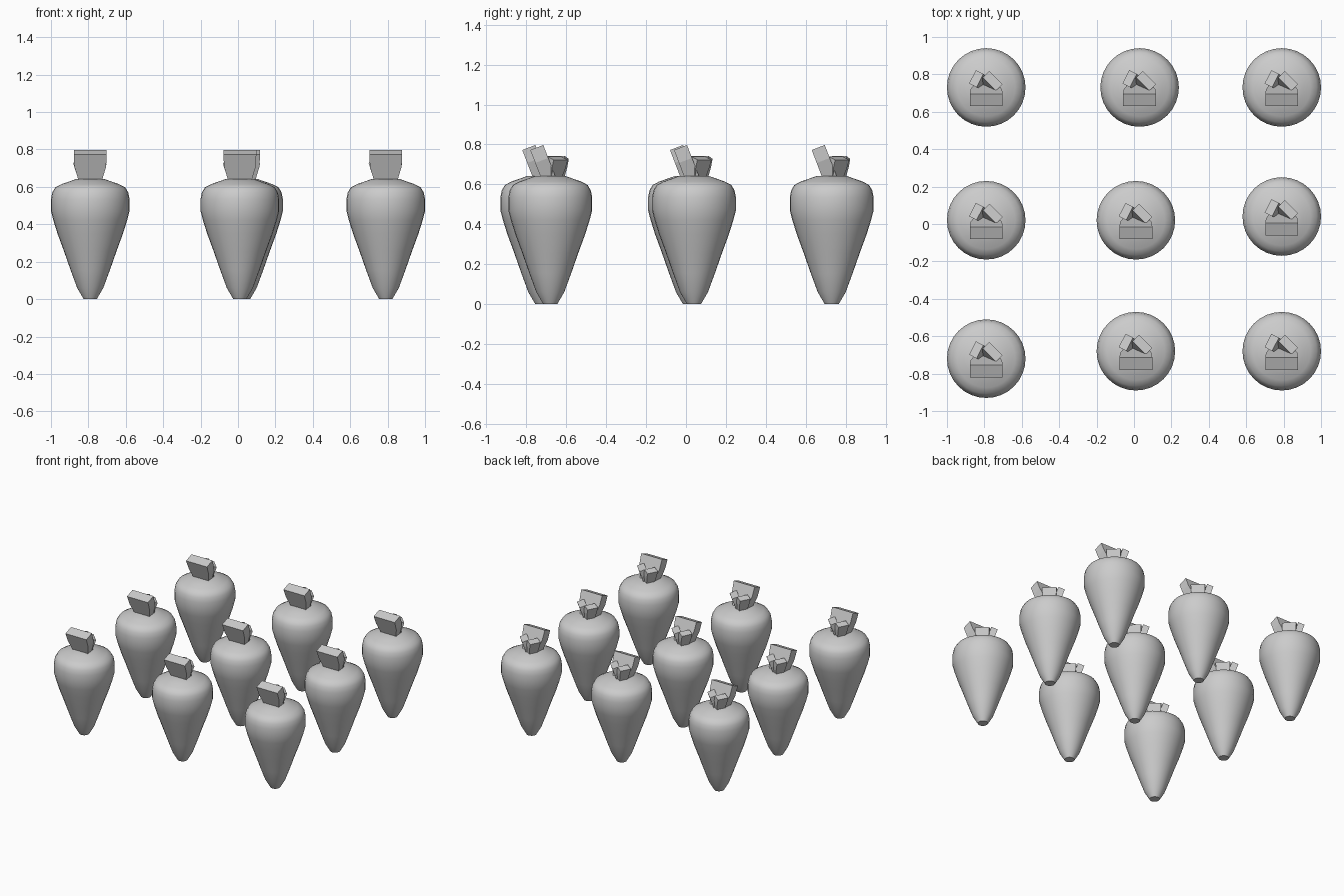
import bpy, bmesh, math
from mathutils import Matrix, Vector

if "Cube" in bpy.data.objects:
    bpy.data.objects.remove(bpy.data.objects["Cube"])

SEG = 32
PROFILE = [(0.035, 0), (0.07, 0.06), (0.105, 0.155), (0.14, 0.255), (0.175, 0.35),
           (0.197, 0.42), (0.21, 0.47), (0.21, 0.535), (0.203, 0.57), (0.187, 0.597),
           (0.155, 0.614), (0.115, 0.628), (0.075, 0.642)]


def to_mesh(bm, name):
    bmesh.ops.recalc_face_normals(bm, faces=bm.faces)
    mesh = bpy.data.meshes.new(name)
    bm.to_mesh(mesh)
    bm.free()
    return mesh


def root_mesh():
    """Lathed tapering root with flat tip and crown."""
    bm = bmesh.new()
    rings = [[bm.verts.new((r * math.cos(2 * math.pi * i / SEG),
                            r * math.sin(2 * math.pi * i / SEG), z))
              for i in range(SEG)] for r, z in PROFILE]
    for a, b in zip(rings, rings[1:]):
        for i in range(SEG):
            j = (i + 1) % SEG
            bm.faces.new((a[i], a[j], b[j], b[i])).smooth = True
    bm.faces.new(rings[0])
    bm.faces.new(rings[-1])
    mesh = to_mesh(bm, "root")
    mesh.set_sharp_from_angle(angle=math.radians(40))
    return mesh


def add_leaf(bm, base, yaw, tilt, w0, w1, thick, height):
    """Flaring blocky stalk that leans outward (local -y)."""
    m = (Matrix.Translation(Vector((base[0], base[1], 0.64)))
         @ Matrix.Rotation(math.radians(yaw), 4, 'Z')
         @ Matrix.Rotation(math.radians(tilt), 4, 'X'))
    t = thick / 2
    rings = []
    for w, z in ((w0, -0.02), (w1 * 0.96, height * 0.55), (w1, height)):
        rings.append([bm.verts.new(m @ Vector((x * w / 2, y * t, z)))
                      for x, y in ((-1, -1), (1, -1), (1, 1), (-1, 1))])
    for a, b in zip(rings, rings[1:]):
        for i in range(4):
            j = (i + 1) % 4
            bm.faces.new((a[i], a[j], b[j], b[i]))
    bm.faces.new(rings[0])
    bm.faces.new(rings[-1])


def leaves_mesh():
    bm = bmesh.new()
    add_leaf(bm, (0, -0.012), 0, 21, 0.11, 0.176, 0.07, 0.155)      # front
    add_leaf(bm, (0.012, 0.013), 135, 19, 0.07, 0.10, 0.052, 0.097)  # back right
    add_leaf(bm, (-0.026, 0.033), 243, 18, 0.055, 0.08, 0.047, 0.10)  # back left
    return to_mesh(bm, "leaves")


# Three rows of slightly irregularly planted vegetables
SPOTS = [(-0.79, 0.73), (0.03, 0.73), (0.79, 0.73),
         (-0.79, 0.02), (0.01, 0.02), (0.79, 0.04),
         (-0.79, -0.72), (0.01, -0.68), (0.79, -0.68)]
parts = {"carrot_root": root_mesh(), "carrot_leaves": leaves_mesh()}
for n, (x, y) in enumerate(SPOTS, 1):
    for name, mesh in parts.items():
        obj = bpy.data.objects.new(f"{name}_{n}", mesh)
        obj.location = (x, y, 0)
        bpy.context.collection.objects.link(obj)
